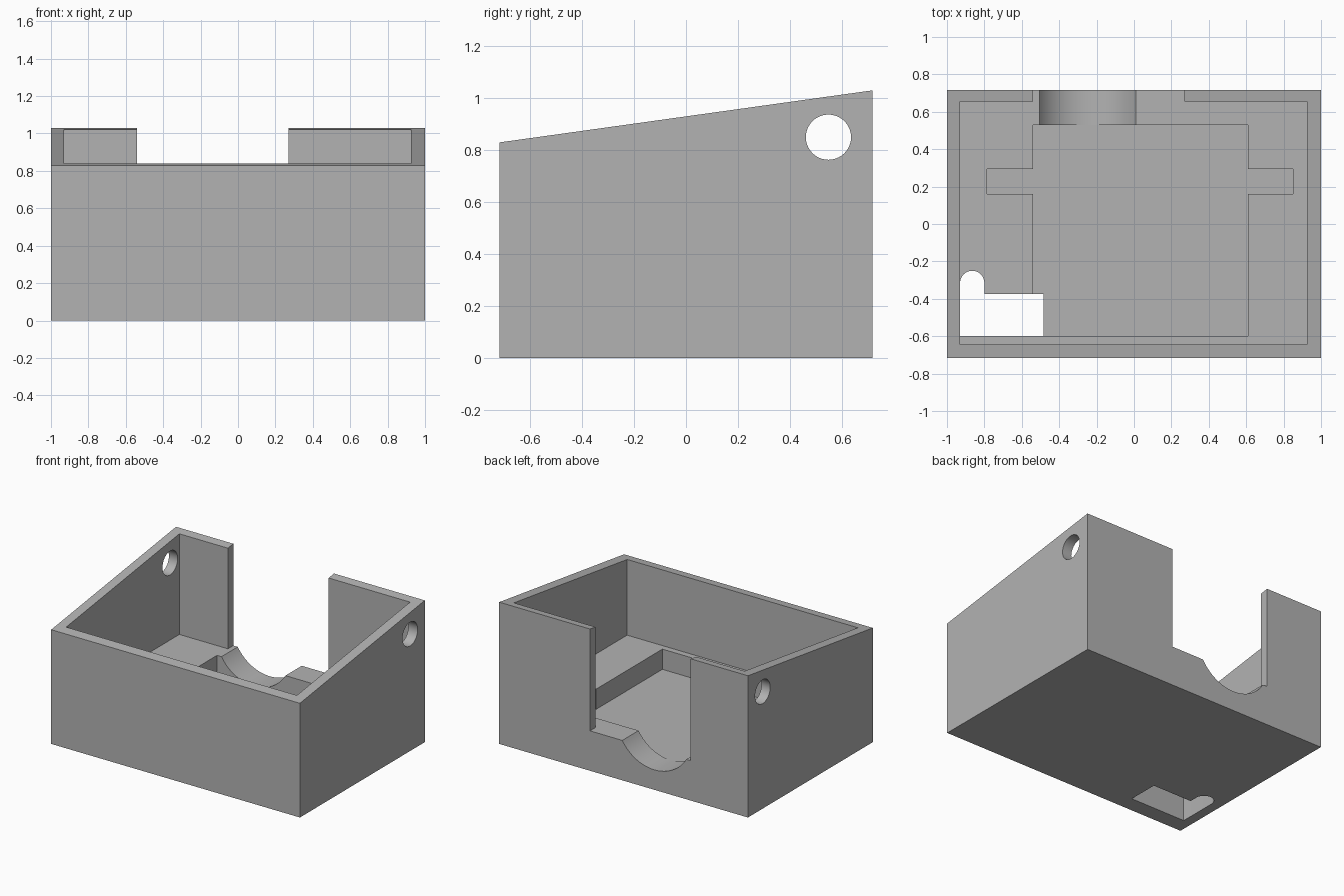
import bpy
import bmesh
from math import sin, cos, pi, radians, asin, sqrt
from mathutils import Vector

cube = bpy.data.objects.get("Cube")
if cube:
    bpy.data.objects.remove(cube, do_unlink=True)

# Main dimensions
DEPTH = 0.717          # half depth
FRONT_H, BACK_H = 0.83, 1.03
SHELF, FLOOR = 0.29, 0.143

grey = bpy.data.materials.new("plain grey")
grey.use_nodes = True
colour = (0.45, 0.45, 0.45, 1)
grey.diffuse_color = colour
grey.node_tree.nodes["Principled BSDF"].inputs["Base Color"].default_value = colour


def prism(name, outline, axis, start, end):
    """Extrude a 2D outline along an axis; outline is (y,z), (x,z) or (x,y)."""
    place = {"x": lambda a, b: (start, a, b),
             "y": lambda a, b: (a, start, b),
             "z": lambda a, b: (a, b, start)}[axis]
    bm = bmesh.new()
    face = bm.faces.new([bm.verts.new(place(a, b)) for a, b in outline])
    extruded = bmesh.ops.extrude_face_region(bm, geom=[face])
    shift = Vector([end - start if axis == c else 0 for c in "xyz"])
    verts = [v for v in extruded["geom"] if isinstance(v, bmesh.types.BMVert)]
    bmesh.ops.translate(bm, verts=verts, vec=shift)
    bmesh.ops.recalc_face_normals(bm, faces=bm.faces)
    mesh = bpy.data.meshes.new(name)
    bm.to_mesh(mesh)
    bm.free()
    mesh.materials.append(grey)
    obj = bpy.data.objects.new(name, mesh)
    bpy.context.collection.objects.link(obj)
    return obj


def arc(cx, cy, r, a0, a1, n):
    return [(cx + r * cos(a0 + (a1 - a0) * i / n),
             cy + r * sin(a0 + (a1 - a0) * i / n)) for i in range(n + 1)]


def cut(target, cutter):
    mod = target.modifiers.new(cutter.name, "BOOLEAN")
    mod.operation = "DIFFERENCE"
    mod.solver = "EXACT"
    mod.object = cutter
    bpy.context.view_layer.objects.active = target
    bpy.ops.object.modifier_apply(modifier=mod.name)
    bpy.data.objects.remove(cutter, do_unlink=True)


# Wedge-shaped block with a sloping top
housing = prism("housing", [(-DEPTH, 0), (DEPTH, 0), (DEPTH, BACK_H),
                            (-DEPTH, FRONT_H)], "x", -1, 1)

# Upper cavity with the opening through the back wall
cut(housing, prism("cavity", [
    (-0.93, -0.645), (0.925, -0.645), (0.925, 0.655), (0.27, 0.655),
    (0.27, 0.9), (-0.54, 0.9), (-0.54, 0.655), (-0.93, 0.655)],
    "z", SHELF, 1.3))

# Sunken pocket with a slot on each side
cut(housing, prism("pocket", [
    (-0.54, -0.6), (0.61, -0.6), (0.61, 0.16), (0.85, 0.16), (0.85, 0.295),
    (0.61, 0.295), (0.61, 0.53), (-0.54, 0.53), (-0.54, 0.295),
    (-0.785, 0.295), (-0.785, 0.16), (-0.54, 0.16)], "z", FLOOR, 0.5))

# Curved cradle in the back sill
half = 0.257
sag = SHELF - FLOOR - 0.002
radius = (half ** 2 + sag ** 2) / (2 * sag)
spread = asin(half / radius)
cradle = arc(-0.247, SHELF - sag + radius, radius,
             -pi / 2 - spread, -pi / 2 + spread, 32)
cradle += [(0.01, 0.5), (-0.504, 0.5)]
cut(housing, prism("cradle", cradle, "y", 0.45, 0.9))

# Floor opening with a round-ended slot
opening = [(-0.93, -0.6), (-0.485, -0.6), (-0.485, -0.375), (-0.8, -0.375)]
opening += arc(-0.865, -0.315, 0.065, 0, pi, 16)
cut(housing, prism("floor_opening", opening, "z", -0.2, 0.5))

# Round hole through both side walls
cut(housing, prism("side_hole", arc(0.548, 0.85, 0.087, 0, 2 * pi, 40)[:-1],
                   "x", -1.3, 1.3))

bpy.ops.object.select_all(action="DESELECT")
housing.select_set(True)
bpy.context.view_layer.objects.active = housing
bpy.ops.object.shade_smooth_by_angle(angle=radians(30))
